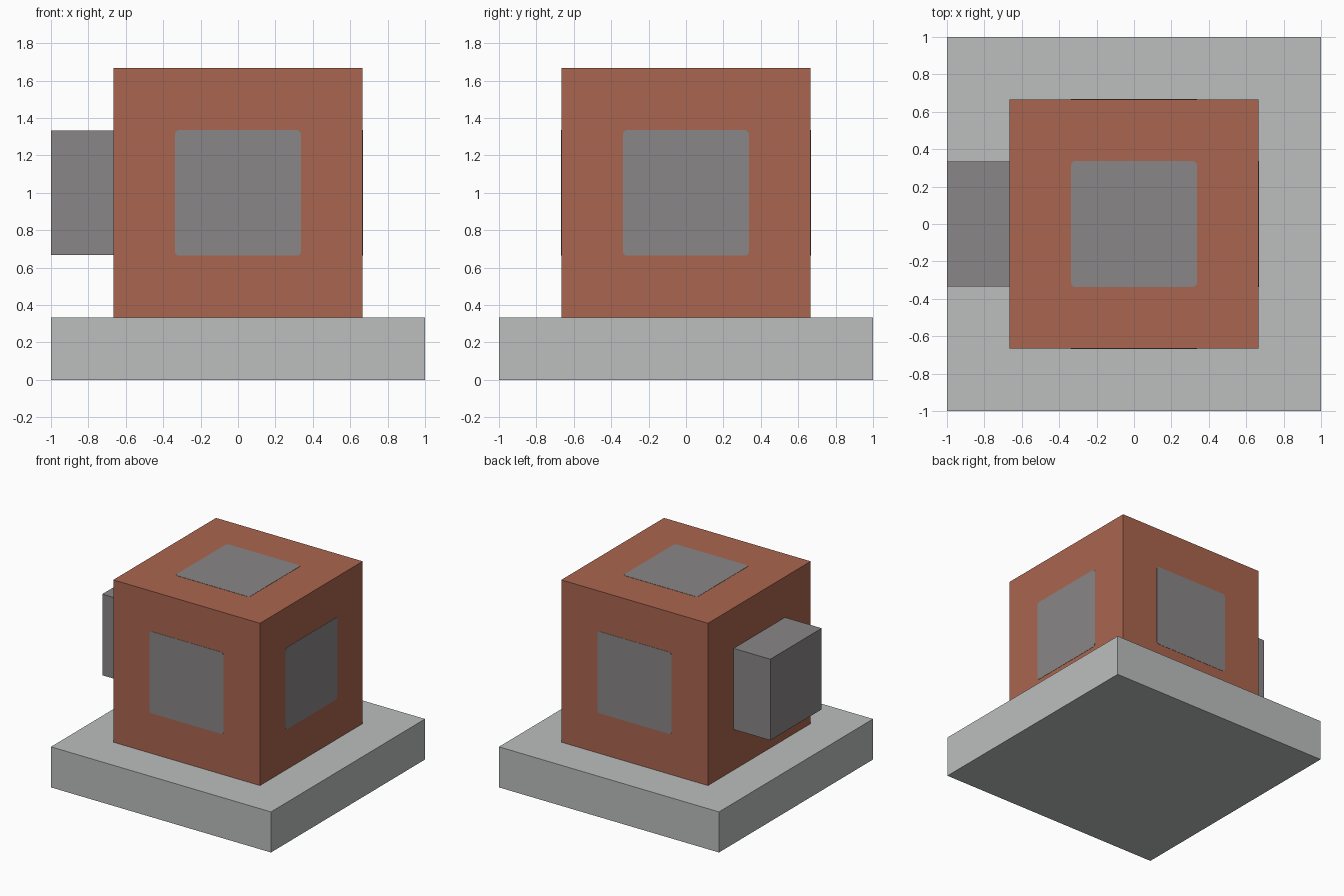
import bpy, bmesh
from math import pi
from mathutils import Matrix, Vector

cube = bpy.data.objects.get("Cube")
if cube:
    bpy.data.objects.remove(cube, do_unlink=True)


def srgb(*rgb):
    return tuple(((c / 255 + 0.055) / 1.055) ** 2.4 for c in rgb) + (1.0,)


def material(name, color):
    mat = bpy.data.materials.new(name)
    mat.use_nodes = True
    mat.diffuse_color = color
    mat.node_tree.nodes["Principled BSDF"].inputs["Base Color"].default_value = color
    return mat


def box(name, size, center, mat, turn=None, corner=0):
    """Box with optional rounded vertical corners, turned and then moved."""
    bm = bmesh.new()
    bmesh.ops.create_cube(bm, size=1, matrix=Matrix.Diagonal((*size, 1)))
    if corner:
        edges = [e for e in bm.edges
                 if abs(e.verts[0].co.z - e.verts[1].co.z) > size[2] / 2]
        bmesh.ops.bevel(bm, geom=edges, offset=corner, segments=3,
                        profile=0.5, affect='EDGES')
    bm.transform(Matrix.Translation(center) @ (turn or Matrix()))
    mesh = bpy.data.meshes.new(name)
    bm.to_mesh(mesh)
    bm.free()
    mesh.materials.append(mat)
    obj = bpy.data.objects.new(name, mesh)
    bpy.context.collection.objects.link(obj)
    return obj


stone = material("pale stone", srgb(187, 191, 190))
clay = material("terracotta", srgb(170, 101, 78))
metal = material("mid grey", srgb(137, 134, 134))

UNIT = 1 / 3
MIDDLE = Vector((0, 0, 3 * UNIT))

# Base slab, main block and side connector
box("base_slab", (2, 2, UNIT), (0, 0, UNIT / 2), stone)
box("main_block", (4 * UNIT,) * 3, MIDDLE, clay)
box("side_connector", (UNIT, 2 * UNIT, 2 * UNIT),
    MIDDLE - Vector((2.5 * UNIT, 0, 0)), metal)

# Flush square panels on the remaining visible faces
turns = {
    "top": Matrix(),
    "front": Matrix.Rotation(pi / 2, 4, 'X'),
    "back": Matrix.Rotation(-pi / 2, 4, 'X'),
    "left": Matrix.Rotation(pi / 2, 4, 'Y'),
}
for side, turn in turns.items():
    outward = turn @ Vector((0, 0, 2 * UNIT))
    box(side + "_panel", (0.672, 0.672, 0.004), MIDDLE + outward,
        metal, turn, corner=0.02)
